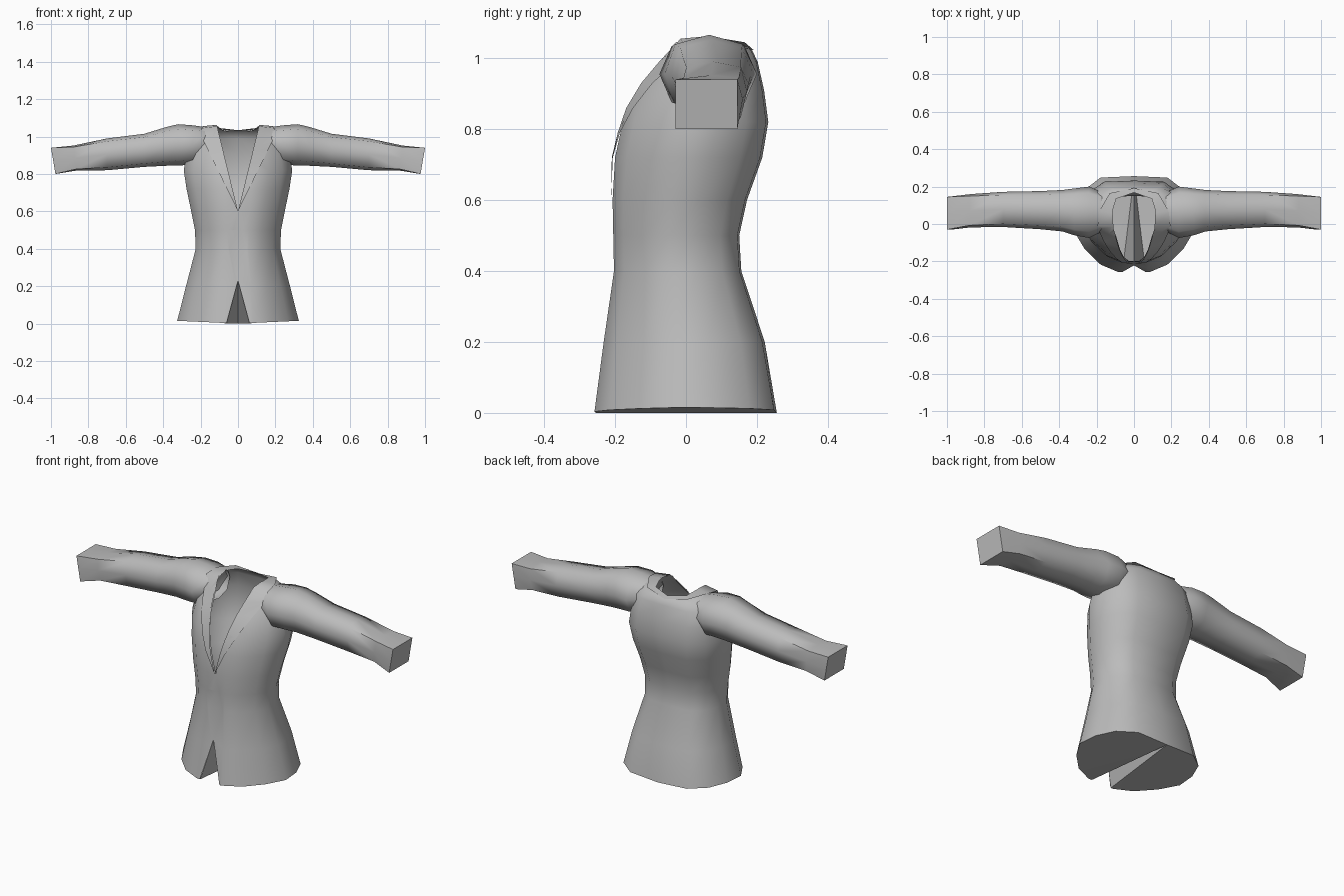
import bpy, bmesh, math
from mathutils import Vector
from mathutils.bvhtree import BVHTree

if "Cube" in bpy.data.objects:
    bpy.data.objects.remove(bpy.data.objects["Cube"])

cloth = bpy.data.materials.new("grey_cloth")
cloth.diffuse_color = (0.5, 0.5, 0.5, 1)
cloth.use_nodes = True
cloth.node_tree.nodes["Principled BSDF"].inputs["Base Color"].default_value = cloth.diffuse_color


def finish(bm, name, angle=60):
    me = bpy.data.meshes.new(name)
    bm.to_mesh(me)
    ob = bpy.data.objects.new(name, me)
    bpy.context.collection.objects.link(ob)
    me.materials.append(cloth)
    bpy.ops.object.select_all(action='DESELECT')
    ob.select_set(True)
    bpy.context.view_layer.objects.active = ob
    bpy.ops.object.shade_smooth_by_angle(angle=math.radians(angle))
    return ob


def loft(bm, rings, closed=True):
    rows = [[bm.verts.new(p) for p in r] for r in rings]
    n = len(rows[0])
    for a, b in zip(rows, rows[1:]):
        for i in range(n if closed else n - 1):
            j = (i + 1) % n
            bm.faces.new((a[i], a[j], b[j], b[i]))
    return rows


# Torso: half outline from front centre to back centre, mirrored per ring
HALF = [(0, -.97), (.25, -1), (.55, -.84), (.82, -.5), (1, -.12),
        (.97, .3), (.83, .7), (.55, .97), (0, 1)]


def ring(z, hw, yf, yb, drop=0.0, side=0.0):
    c, h = (yf + yb) / 2, (yb - yf) / 2
    half = [(x * hw, c + s * h, z + side * x - drop * max(0, s)) for x, s in HALF]
    return half + [(-x, y, zz) for x, y, zz in half[-2:0:-1]]


HEM = ring(0, .325, -.258, .256, 0, .015)
rings = [HEM,
         ring(.2, .278, -.232, .222), ring(.4, .226, -.203, .156),
         ring(.5, .230, -.205, .150), ring(.6, .250, -.207, .172),
         ring(.72, .275, -.200, .215), ring(.82, .290, -.178, .232),
         ring(.91, .275, -.135, .220), ring(.99, .255, -.075, .202),
         ring(1.045, .19, -.05, .185, .02), ring(1.06, .115, -.04, .17, .03)]
bm = bmesh.new()
loft(bm, rings)
surface = BVHTree.FromBMesh(bm)


def cut_wedge(tip, slope, up):
    """Open a triangular gap in the front, starting at height tip."""
    def local(f):
        z = f.calc_center_median().z
        return f.calc_center_median().y < .06 and (z > tip - .15 if up else z < tip + .1)
    sign = 1 if up else -1
    for s in (1, -1):
        fs = [f for f in bm.faces if local(f)]
        geom = fs + list({e for f in fs for e in f.edges}) + list({v for f in fs for v in f.verts})
        bmesh.ops.bisect_plane(bm, geom=geom, dist=1e-5, plane_co=(0, 0, tip),
                               plane_no=(s, 0, -slope * sign))
    gone = []
    for f in bm.faces:
        c = f.calc_center_median()
        if local(f) and abs(c.x) < slope * sign * (c.z - tip) - 1e-4:
            gone.append(f)
    bmesh.ops.delete(bm, geom=gone, context='FACES')


cut_wedge(.60, .245, True)     # neck opening
cut_wedge(.23, .27, False)     # front hem vent
finish(bm, "jacket_body")

# Underside: flat panels with a groove running back from the vent
bm = bmesh.new()
apex, back = (0, -.222, .23), HEM[8]
for s in (1, -1):
    pts = [(.062, -.254, 0)] + HEM[1:9]
    vs = [bm.verts.new((s * x, y, z)) for x, y, z in pts]
    for i in range(1, len(vs) - 2):
        bm.faces.new([vs[-1], vs[i], vs[i + 1]][::s])
    bm.faces.new([vs[-1], vs[0], vs[1]][::s])
    bm.faces.new([vs[-1], bm.verts.new(apex), vs[0]][::s])
finish(bm, "hem_underside", 40)

# Sleeves: x at top, x at bottom, z low, z high, y front, y back, squareness
SLEEVE = [(.17, .17, .88, 1.050, -.04, .17, .75),
          (.24, .24, .85, 1.060, -.075, .200, .75),
          (.32, .32, .845, 1.066, -.060, .190, .76),
          (.38, .38, .844, 1.052, -.040, .182, .78),
          (.50, .50, .838, 1.015, -.028, .176, .80),
          (.70, .70, .820, .990, -.016, .172, .82),
          (.88, .865, .818, .952, -.018, .160, .88),
          (1.0, .976, .800, .940, -.030, .145, 1)]
DIRS = [(-1, -1), (0, -1), (1, -1), (1, 0), (1, 1), (0, 1), (-1, 1), (-1, 0)]
for s, name in ((1, "sleeve_right"), (-1, "sleeve_left")):
    bm = bmesh.new()
    rs = []
    for xt, xb, z0, z1, y0, y1, k in SLEEVE:
        r = []
        for dy, dz in DIRS:
            q = k if dy and dz else 1
            t = (dz * q + 1) / 2
            r.append((s * (xb + (xt - xb) * t), (y0 + y1) / 2 + dy * q * (y1 - y0) / 2,
                      z0 + (z1 - z0) * t))
        rs.append(r)
    rows = loft(bm, rs)
    bm.faces.new(rows[-1])
    bmesh.ops.recalc_face_normals(bm, faces=bm.faces)
    finish(bm, name, 65)

# Lapels and collar: thin strip following the neck opening, around the back
inner, outer = [], []
for z in (.6, .66, .72, .79, .86, .93, .99):
    for lst, slope in ((inner, .245), (outer, .49)):
        x = slope * (z - .6)
        hit = surface.ray_cast(Vector((x + 1e-4, -1, z)), Vector((0, 1, 0)))[0]
        lst.append((x, hit.y - .010, z))
inner += [(.112, -.015, 1.055), (.118, .06, 1.062), (.095, .135, 1.045), (0, .168, 1.034)]
outer += [(.195, -.01, 1.045), (.185, .07, 1.056), (.13, .165, 1.045), (0, .192, 1.022)]
bm = bmesh.new()
for s in (1, -1):
    loft(bm, [[(s * x, y, z) for x, y, z in pair][::s] for pair in zip(inner, outer)], False)
bmesh.ops.remove_doubles(bm, verts=bm.verts, dist=1e-4)
finish(bm, "lapel_collar", 60)
